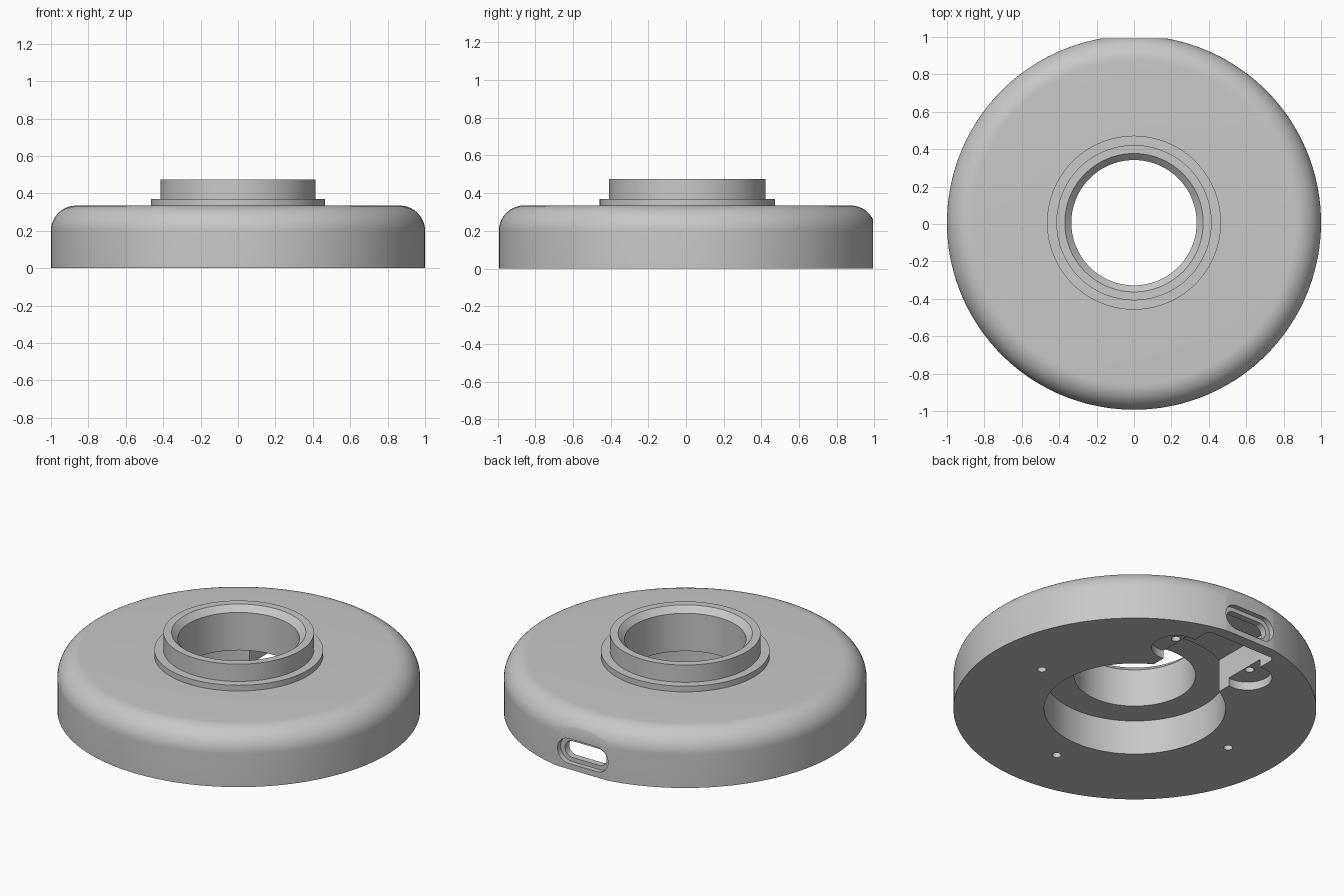
import bpy, bmesh, math
from mathutils import Matrix, Vector

cube = bpy.data.objects.get("Cube")
if cube:
    bpy.data.objects.remove(cube, do_unlink=True)

SHIFT_Y = 0.007      # the flattened back moves the round axis slightly
BORE = 0.335
TOP = 0.335

grey = bpy.data.materials.new("plain_grey")
grey.use_nodes = True
grey.diffuse_color = (0.58, 0.58, 0.58, 1)
grey.node_tree.nodes["Principled BSDF"].inputs["Base Color"].default_value = grey.diffuse_color


def make_object(name, bm):
    bmesh.ops.recalc_face_normals(bm, faces=bm.faces)
    mesh = bpy.data.meshes.new(name)
    bm.to_mesh(mesh)
    bm.free()
    mesh.materials.append(grey)
    obj = bpy.data.objects.new(name, mesh)
    bpy.context.collection.objects.link(obj)
    return obj


def lathe(name, profile, steps=144):
    """Turn a closed (radius, z) profile around the vertical axis."""
    bm = bmesh.new()
    verts = [bm.verts.new((r, 0, z)) for r, z in profile]
    edges = [bm.edges.new((verts[i - 1], verts[i])) for i in range(len(verts))]
    bmesh.ops.spin(bm, geom=verts + edges, cent=(0, 0, 0), axis=(0, 0, 1),
                   angle=2 * math.pi, steps=steps)
    bmesh.ops.remove_doubles(bm, verts=bm.verts, dist=1e-4)
    return make_object(name, bm)


def prism(name, outline, depth, matrix):
    """Extrude a flat outline along its local z."""
    bm = bmesh.new()
    face = bm.faces.new([bm.verts.new((x, y, 0)) for x, y in outline])
    out = bmesh.ops.extrude_face_region(bm, geom=[face])
    moved = [v for v in out["geom"] if isinstance(v, bmesh.types.BMVert)]
    bmesh.ops.translate(bm, verts=moved, vec=(0, 0, depth))
    bmesh.ops.transform(bm, matrix=matrix, verts=bm.verts)
    return make_object(name, bm)


def rounded(w, h, r, n=12):
    """Outline of a rounded rectangle; a circle or slot when r is half the size."""
    points = []
    for k, (sx, sy) in enumerate([(1, 1), (-1, 1), (-1, -1), (1, -1)]):
        for i in range(n + 1):
            a = math.pi / 2 * (k + i / n)
            p = Vector((sx * (w / 2 - r) + r * math.cos(a),
                        sy * (h / 2 - r) + r * math.sin(a)))
            if not points or (p - points[-1]).length > 1e-5:
                points.append(p)
    if (points[0] - points[-1]).length < 1e-5:
        points.pop()
    return points


def cut(target, cutter):
    mod = target.modifiers.new("cut", "BOOLEAN")
    mod.operation = "DIFFERENCE"
    mod.solver = "EXACT"
    mod.object = cutter
    bpy.context.view_layer.objects.active = target
    bpy.ops.object.modifier_apply(modifier=mod.name)
    bpy.data.objects.remove(cutter, do_unlink=True)


# Round housing with a soft upper edge and a wide recess underneath
fillet = 0.135
arc = [(1 - fillet + fillet * math.cos(a), TOP - fillet + fillet * math.sin(a))
       for a in (math.pi / 2 * i / 14 for i in range(15))]
housing = lathe("housing", [(0.5, 0), (1, 0)] + arc +
                [(BORE, TOP), (BORE, 0.21), (0.5, 0.21)])

# Stepped collar with a bevelled mouth
collar = lathe("collar", [(BORE, TOP), (0.465, TOP), (0.465, 0.37), (0.415, 0.37),
                          (0.415, 0.475), (0.37, 0.475), (BORE, 0.44)])


def at(x, y, z):
    return Matrix.Translation((x, y, z))


# Flat strip on the back
cut(housing, prism("flat_cutter", rounded(1, 0.2, 0.01, 2), 1, at(0, 1.0855, -0.3)))

# Board channel from the recess to the back wall, with shallow round lugs
cut(housing, prism("channel_cutter", rounded(0.47, 0.515, 0.03, 4), 0.3, at(0, 0.6575, -0.1)))
for side in (-1, 1):
    cut(housing, prism("lug_cutter", rounded(0.27, 0.27, 0.135), 0.15,
                       at(side * 0.257, 0.66, -0.1)))

# Screw holes in the underside and in the lugs
screws = [(0.67, 0, 0), (-0.67, 0, 0), (0, -0.67, 0),
          (0.265, 0.668, 0.05), (-0.265, 0.668, 0.05)]
for x, y, z in screws:
    cut(housing, prism("screw_cutter", rounded(0.05, 0.05, 0.025, 6), 0.2,
                       at(x, y, z - 0.1)))

# Connector slot: shallow outer pocket, then a smaller opening into the channel
turn = Matrix.Rotation(math.pi / 2, 4, "X")
for w, h, depth in ((0.34, 0.15, 0.13), (0.28, 0.1, 0.25)):
    cut(housing, prism("slot_cutter", rounded(w, h, h / 2), depth, at(0, 1.085, 0.11) @ turn))

# Smooth shading with sharp edges kept
for obj in (housing, collar):
    obj.location.y = SHIFT_Y
    bpy.ops.object.select_all(action="DESELECT")
    obj.select_set(True)
    bpy.context.view_layer.objects.active = obj
    bpy.ops.object.shade_smooth_by_angle(angle=math.radians(30))
